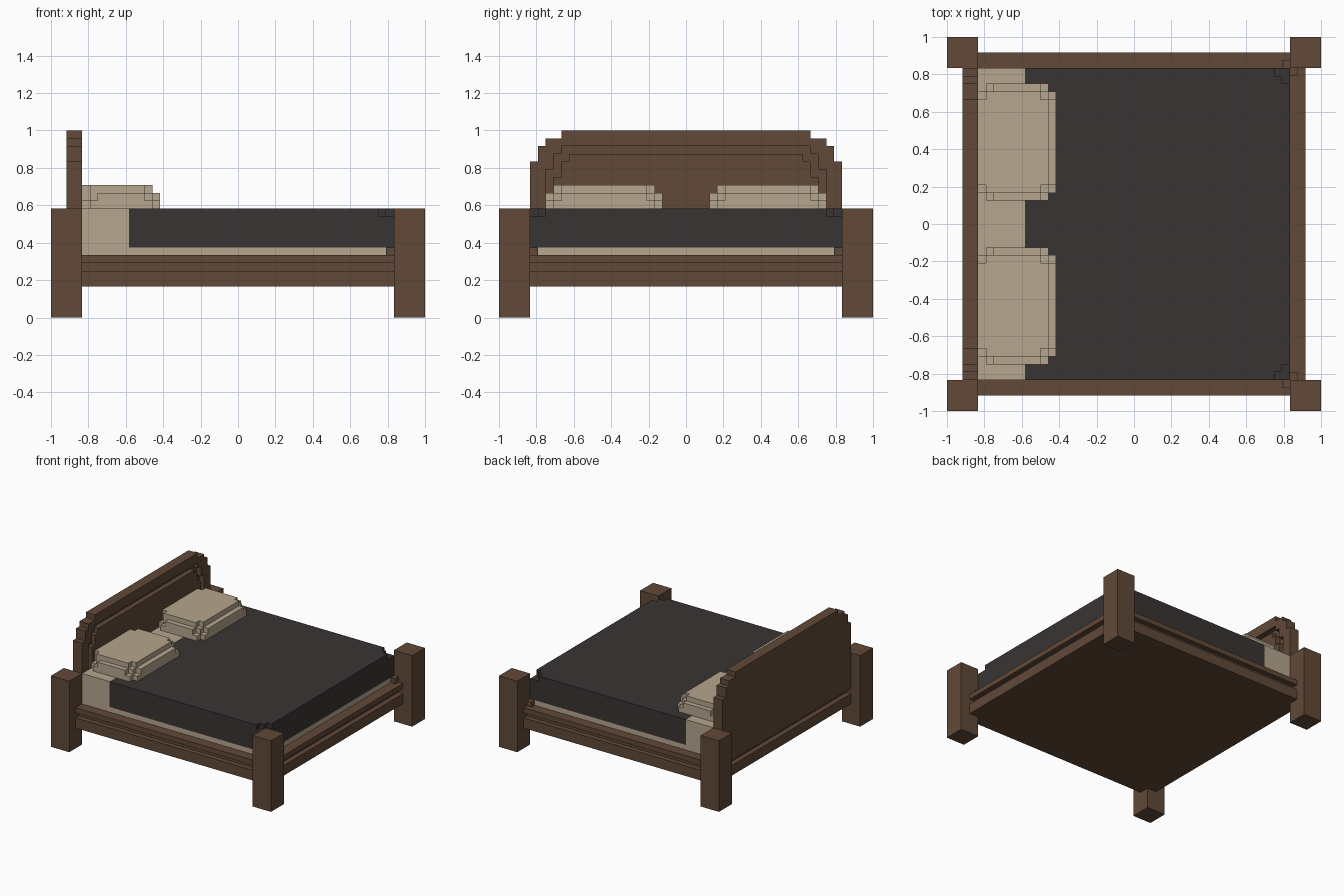
import bpy, bmesh, math
from mathutils import Matrix

cube = bpy.data.objects.get("Cube")
if cube:
    bpy.data.objects.remove(cube, do_unlink=True)

U = 1 / 24  # size of one building block


def material(name, color):
    m = bpy.data.materials.new(name)
    m.use_nodes = True
    m.diffuse_color = (*color, 1)
    bsdf = m.node_tree.nodes["Principled BSDF"]
    bsdf.inputs["Base Color"].default_value = (*color, 1)
    bsdf.inputs["Roughness"].default_value = 0.9
    return m


WOOD = material("brown wood", (0.120, 0.067, 0.040))
LINEN = material("cream linen", (0.468, 0.381, 0.270))
BLANKET = material("charcoal blanket", (0.042, 0.034, 0.034))

# How an outline point (a, b) and depth d become x, y, z
AXES = {
    "x": lambda a, b, d: (d, a, b),
    "y": lambda a, b, d: (a, d, b),
    "z": lambda a, b, d: (a, b, d),
}


def prism(name, outline, axis, d0, d1, mat, turn=0):
    """Extrude an outline, measured in blocks, along an axis."""
    bm = bmesh.new()
    place = AXES[axis]
    low = [bm.verts.new(place(a, b, d0)) for a, b in outline]
    high = [bm.verts.new(place(a, b, d1)) for a, b in outline]
    bm.faces.new(low)
    bm.faces.new(high)
    for i in range(len(low)):
        j = (i + 1) % len(low)
        bm.faces.new((low[i], low[j], high[j], high[i]))
    bmesh.ops.recalc_face_normals(bm, faces=bm.faces)
    bm.transform(Matrix.Rotation(turn, 4, "Z") @ Matrix.Scale(U, 4))
    mesh = bpy.data.meshes.new(name)
    bm.to_mesh(mesh)
    bm.free()
    mesh.materials.append(mat)
    ob = bpy.data.objects.new(name, mesh)
    bpy.context.collection.objects.link(ob)
    return ob


def stepped_rect(x0, x1, y0, y1, left=0, right=0):
    """Rectangle whose left and right corners are cut into stairs."""
    points = []
    corners = ((x0, y0, 1, 1, left), (x1, y0, -1, 1, right),
               (x1, y1, -1, -1, right), (x0, y1, 1, -1, left))
    for k, (x, y, sx, sy, n) in enumerate(corners):
        stair = [(0, n)]
        for i in range(1, n + 1):
            stair += [(i, n - i + 1), (i, n - i)]
        if k % 2:
            stair.reverse()
        points += [(x + sx * a, y + sy * b) for a, b in stair]
    return points


def arch(base, steps):
    """Stepped arch from (half width, top height) pairs."""
    half, z = [], base
    for w, top in steps:
        half += [(w, z), (w, top)]
        z = top
    return half + [(-w, h) for w, h in reversed(half)]


# Corner posts
for side, sx in (("left", 1), ("right", -1)):
    for end, sy in (("front", -1), ("back", 1)):
        x, y = sorted((20 * sx, 24 * sx)), sorted((20 * sy, 24 * sy))
        prism(f"{end}_{side}_post", stepped_rect(*x, *y), "z", 0, 14, WOOD)

# Base board and four grooved rails
prism("base_board", stepped_rect(-20, 20, -20, 20), "z", 4, 8, WOOD)
groove = [(20, 4), (22, 4), (22, 6), (21, 6), (21, 7), (22, 7), (22, 8), (20, 8)]
for i, side in enumerate(("foot", "back", "head", "front")):
    prism(f"{side}_rail", groove, "y", -20, 20, WOOD, i * math.pi / 2)

# Small blocks where the rails meet the foot posts
for side, s in (("front", -1), ("back", 1)):
    a, b = sorted((20 * s, 21 * s)), sorted((19 * s, 20 * s))
    prism(f"{side}_side_block", stepped_rect(19, 20, *a), "z", 8, 9, WOOD)
    prism(f"{side}_foot_block", stepped_rect(20, 21, *b), "z", 8, 9, WOOD)

# Headboard: flat back, raised frame and raised panel with a groove between
outer = arch(8, [(20, 20), (19, 22), (18, 23), (16, 24)])
opening = arch(8, [(18, 19), (17, 21), (16, 22)])
panel = arch(8, [(17, 18), (16, 20), (15, 21)])
prism("headboard_back", outer, "x", -22, -21, WOOD)
prism("headboard_frame", outer + opening[::-1], "x", -21, -20, WOOD)
prism("headboard_panel", panel, "x", -21, -20, WOOD)

# Mattress, lower where the blanket lies
prism("mattress", [(-20, 8), (20, 8), (20, 9), (-14, 9), (-14, 14), (-20, 14)],
      "y", -20, 20, LINEN)

# Blanket with notched top corners at the foot
prism("blanket", stepped_rect(-14, 20, -20, 20), "z", 9, 13, BLANKET)
prism("blanket_top", stepped_rect(-14, 20, -20, 20, right=2), "z", 13, 14, BLANKET)

# Two pillows in three stepped layers
for side, s in (("front", -1), ("back", 1)):
    for z, inset, cut in ((14, 0, 1), (15, 0, 2), (16, 1, 1)):
        y = sorted((s * (3 + inset), s * (18 - inset)))
        prism(f"{side}_pillow_layer_{z - 13}",
              stepped_rect(-20, -10 - inset, *y, left=cut, right=cut),
              "z", z, z + 1, LINEN)
